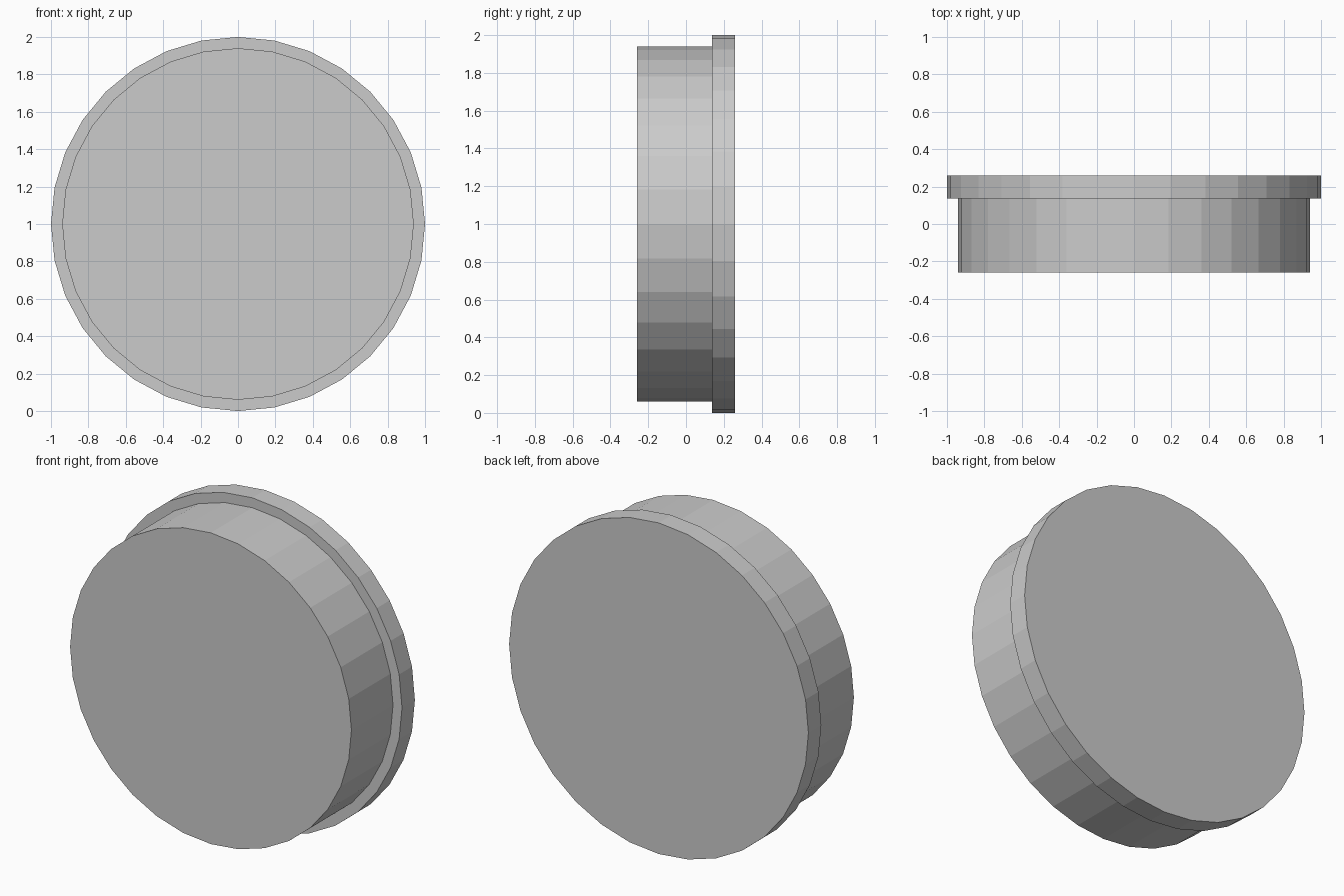
import bpy
import bmesh
from math import sin, cos, tau

if "Cube" in bpy.data.objects:
    bpy.data.objects.remove(bpy.data.objects["Cube"])

SIDES = 32
CENTRE_Z = 1.0

# Stepped side profile as (radius, y), front to back
PROFILE = [(0.94, -0.26), (0.94, 0.137), (1.0, 0.137), (1.0, 0.26)]


def turned_part(name, profile):
    """Closed solid turned about the y axis, flat shaded."""
    bm = bmesh.new()
    rings = [[bm.verts.new((r * cos(tau * i / SIDES), y,
                            CENTRE_Z + r * sin(tau * i / SIDES)))
              for i in range(SIDES)] for r, y in profile]
    for a, b in zip(rings, rings[1:]):
        for i in range(SIDES):
            j = (i + 1) % SIDES
            bm.faces.new((a[i], a[j], b[j], b[i]))
    # Flat end faces
    bm.faces.new(rings[0])
    bm.faces.new(rings[-1])
    bmesh.ops.recalc_face_normals(bm, faces=bm.faces)
    mesh = bpy.data.meshes.new(name)
    bm.to_mesh(mesh)
    bm.free()
    obj = bpy.data.objects.new(name, mesh)
    bpy.context.collection.objects.link(obj)
    return obj


# Round plug with a wider rim at the back
turned_part("flanged_round_plug", PROFILE)
